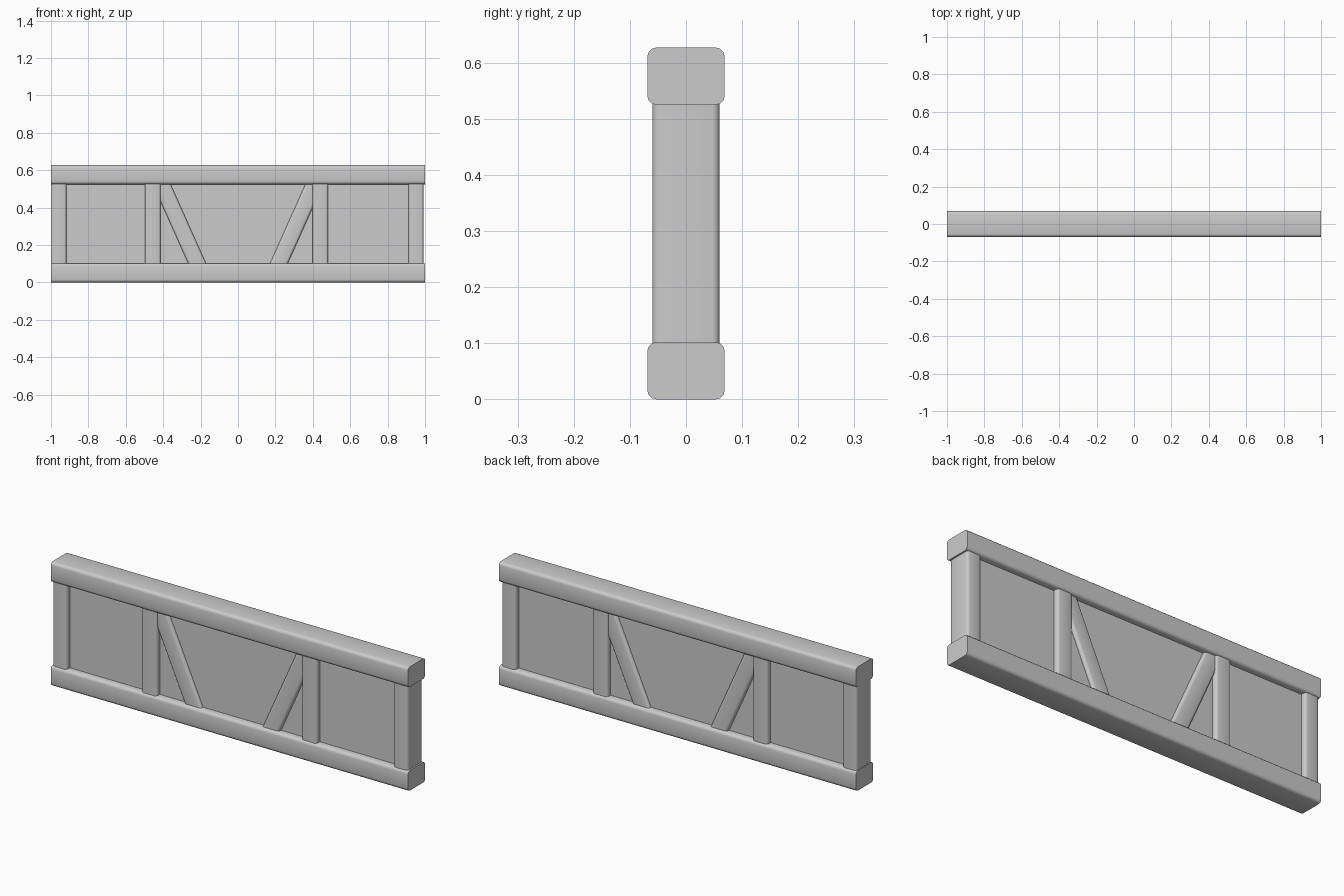
import bpy
import bmesh
from math import radians
from mathutils import Vector, Matrix

cube = bpy.data.objects.get("Cube")
if cube:
    bpy.data.objects.remove(cube, do_unlink=True)

GREY = (0.6, 0.6, 0.6, 1.0)
mat = bpy.data.materials.new("plain grey")
mat.use_nodes = True
mat.diffuse_color = GREY
mat.node_tree.nodes["Principled BSDF"].inputs["Base Color"].default_value = GREY


def bar(name, start, end, width, depth, radius):
    """Bar from start to end in the XZ plane, rounded along its long edges."""
    a, b = Vector((start[0], 0, start[1])), Vector((end[0], 0, end[1]))
    along = (b - a).normalized()
    across = Vector((0, 1, 0)).cross(along)
    bm = bmesh.new()
    bmesh.ops.create_cube(bm, size=1)
    bmesh.ops.scale(bm, vec=(width, depth, (b - a).length), verts=bm.verts)
    if radius:
        long_edges = [e for e in bm.edges
                      if abs(e.verts[0].co.z - e.verts[1].co.z) > 0.01]
        bmesh.ops.bevel(bm, geom=long_edges, offset=radius, segments=3,
                        profile=0.5, affect='EDGES')
    turn = Matrix((across, (0, 1, 0), along)).transposed().to_4x4()
    bm.transform(Matrix.Translation((a + b) / 2) @ turn)
    bmesh.ops.recalc_face_normals(bm, faces=bm.faces)
    mesh = bpy.data.meshes.new(name)
    bm.to_mesh(mesh)
    bm.free()
    mesh.materials.append(mat)
    obj = bpy.data.objects.new(name, mesh)
    bpy.context.collection.objects.link(obj)
    bpy.ops.object.select_all(action='DESELECT')
    obj.select_set(True)
    bpy.context.view_layer.objects.active = obj
    if radius:
        bpy.ops.object.shade_smooth_by_angle(angle=radians(50))
    return obj


# Horizontal rails
bar("bottom_rail", (-1, 0.051), (1, 0.051), 0.102, 0.138, 0.016)
bar("top_rail", (-1, 0.576), (1, 0.576), 0.102, 0.138, 0.016)

# Upright posts
posts = {"right_end_post": -0.957, "right_inner_post": -0.456,
         "left_inner_post": 0.44, "left_end_post": 0.952}
for name, x in posts.items():
    bar(name, (x, 0.08), (x, 0.55), 0.08 if "end" in name else 0.085, 0.12, 0.013)

# Slanted braces
for name, side in (("right_brace", -1), ("left_brace", 1)):
    bar(name, (side * 0.2, 0.06), (side * 0.428, 0.57), 0.087, 0.104, 0.013)

# Recessed infill panel
bar("infill_panel", (-0.95, 0.314), (0.95, 0.314), 0.46, 0.07, 0)
